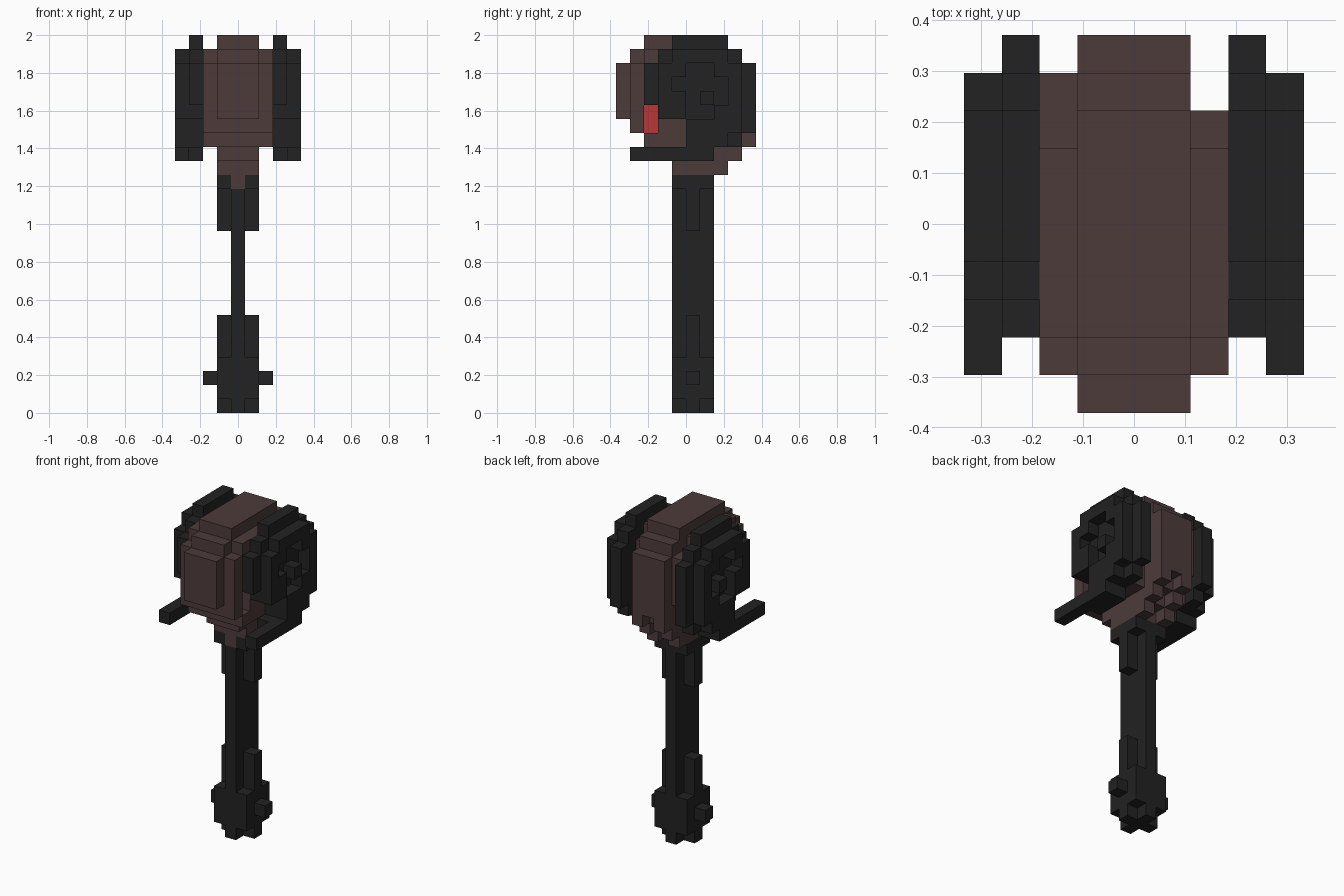
import bpy, bmesh, math
from mathutils import Vector

cube = bpy.data.objects.get("Cube")
if cube:
    bpy.data.objects.remove(cube, do_unlink=True)

U = 2 / 27  # edge length of one block


def material(name, rgb):
    m = bpy.data.materials.new(name)
    m.use_nodes = True
    m.diffuse_color = (*rgb, 1)
    bsdf = m.node_tree.nodes["Principled BSDF"]
    bsdf.inputs["Base Color"].default_value = (*rgb, 1)
    bsdf.inputs["Roughness"].default_value = 0.9
    return m


BLACK = material("charcoal black", (0.016, 0.016, 0.016))
BROWN = material("dark brown", (0.076, 0.044, 0.044))
RED = material("red", (0.48, 0.037, 0.037))


def box(x0, x1, y0, y1, z0, z1):
    """Inclusive block of grid cells."""
    return {(x, y, z) for x in range(x0, x1 + 1)
            for y in range(y0, y1 + 1) for z in range(z0, z1 + 1)}


def mirrored(cells):
    return {(-x, y, z) for x, y, z in cells}


DIRS = [Vector(d) for d in ((1, 0, 0), (-1, 0, 0), (0, 1, 0), (0, -1, 0), (0, 0, 1), (0, 0, -1))]


def build(name, cells, mat):
    """Make the outer skin of a set of grid cells, with flat areas merged."""
    bm = bmesh.new()
    for cell in sorted(cells):
        centre = Vector((cell[0], cell[1] - 4.5, cell[2] + 0.5))
        for d in DIRS:
            if tuple(int(a + b) for a, b in zip(cell, d)) in cells:
                continue
            a = Vector((d.y, d.z, d.x))
            b = d.cross(a)
            corners = [(-1, -1), (1, -1), (1, 1), (-1, 1)]
            bm.faces.new([bm.verts.new((centre + (d + a * s + b * t) / 2) * U) for s, t in corners])
    bmesh.ops.remove_doubles(bm, verts=bm.verts[:], dist=U * 0.01)
    bmesh.ops.dissolve_limit(bm, angle_limit=math.radians(1), verts=bm.verts[:], edges=bm.edges[:])
    me = bpy.data.meshes.new(name)
    bm.to_mesh(me)
    bm.free()
    me.materials.append(mat)
    ob = bpy.data.objects.new(name, me)
    bpy.context.collection.objects.link(ob)
    return ob


# Handle: thin blade with a pommel, ribs and a collar
shaft = box(0, 0, 4, 6, 0, 15)
build("handle_shaft", shaft, BLACK)
pommel = box(-1, 1, 4, 6, 1, 3) | box(-1, 1, 5, 5, 0, 0) | box(-2, 2, 5, 5, 2, 2)
build("handle_pommel", pommel - shaft, BLACK)
for label, side in (("left", 1), ("right", -1)):
    build("lower_rib_" + label, box(side, side, 5, 5, 4, 6), BLACK)
    build("upper_rib_" + label, box(side, side, 5, 5, 13, 15), BLACK)
neck_tip = {(0, 4, 16)}
build("handle_collar", box(-1, 1, 4, 6, 16, 16) - neck_tip, BLACK)

# Head: rounded stack of layers (height range, depth range)
head = set(neck_tip)
for z0, z1, y0, y1 in ((26, 26, 2, 7), (25, 25, 1, 8), (21, 24, 0, 9), (20, 20, 1, 9),
                       (19, 19, 2, 8), (18, 18, 3, 7), (17, 17, 4, 6)):
    head |= box(-1, 1, y0, y1, z0, z1)
# Narrower outer slices of the head
for x, back in ((2, 7), (-2, 8)):
    head |= box(x, x, 2, 6, 25, 25) | box(x, x, 1, back, 20, 24) | box(x, x, 2, 7, 19, 19)
# Ragged fringe under the back
fringe = box(-1, 1, 9, 9, 19, 19) | box(-1, 1, 8, 8, 18, 18) | box(-1, 1, 7, 7, 17, 17)
head |= {c for c in fringe if (c[0] + c[1] + c[2]) % 2}
head -= {c for c in box(-2, 2, 8, 9, 20, 20) if abs(c[0]) == 2}
# Side notches exposing the red core
mouth = box(-1, 1, 2, 2, 20, 21)
head -= box(-2, 2, 2, 2, 20, 21)
build("head", head, BROWN)
build("mouth_core", mouth, RED)

# Side discs: inner plate, outer ring with a recessed centre and a knob
plate = set()
for z0, z1, y0, y1 in ((26, 26, 4, 7), (25, 25, 3, 8), (22, 24, 2, 9), (21, 21, 3, 9),
                       (20, 20, 5, 9), (19, 19, 5, 8), (18, 18, 4, 6)):
    plate |= box(3, 3, y0, y1, z0, z1)
ring = set()
for z0, z1, y0, y1 in ((25, 25, 4, 7), (22, 24, 3, 8), (21, 21, 3, 8), (20, 20, 5, 8), (19, 19, 5, 7)):
    ring |= box(4, 4, y0, y1, z0, z1)
ring -= box(4, 4, 5, 6, 24, 24) | box(4, 4, 4, 7, 23, 23) | box(4, 4, 5, 7, 22, 22) | box(4, 4, 5, 6, 21, 21)
knob = {(4, 6, 22)}
boom = box(4, 4, 1, 6, 18, 18)
for name, cells in (("disc_plate", plate), ("disc_ring", ring), ("disc_knob", knob), ("side_boom", boom)):
    build(name + "_left", cells, BLACK)
    build(name + "_right", mirrored(cells), BLACK)
